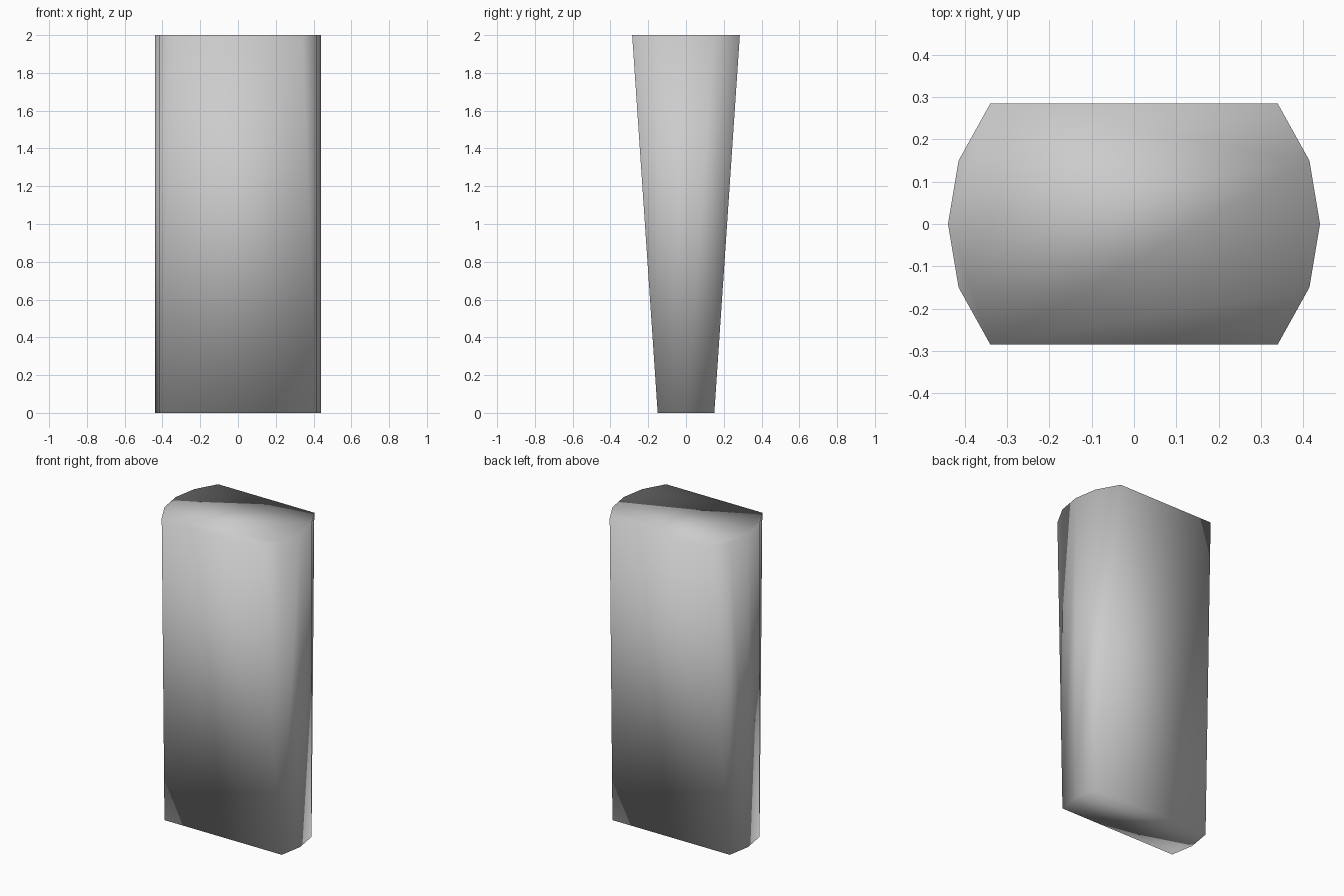
import bpy, bmesh

if "Cube" in bpy.data.objects:
    bpy.data.objects.remove(bpy.data.objects["Cube"])

# Half outlines (right side, front to back)
END = [(0.415, -0.15), (0.44, 0.0), (0.415, 0.15)]
TOP = [(0.34, -0.285)] + END + [(0.34, 0.285)]


def ring(bm, half, z):
    """Mirror a half outline across x = 0 into a closed ring at height z."""
    right = [bm.verts.new((x, y, z)) for x, y in half]
    left = [bm.verts.new((-x, y, z)) for x, y in half]
    return right, left


bm = bmesh.new()
bottom = ring(bm, END, 0.0)
top = ring(bm, TOP, 2.0)

# Flat caps
for right, left in (bottom, top):
    bm.faces.new(right + left[::-1])

# Rounded ends: two upright panels and two corner triangles on each side
for b, t in zip(bottom, top):
    for i in range(2):
        bm.faces.new((b[i], b[i + 1], t[i + 2], t[i + 1]))
    bm.faces.new((t[0], b[0], t[1]))
    bm.faces.new((b[2], t[4], t[3]))

# Sloping front and back panels
for i in (0, -1):
    bm.faces.new((bottom[1][i], bottom[0][i], top[0][i], top[1][i]))

bmesh.ops.recalc_face_normals(bm, faces=bm.faces)
for f in bm.faces:
    f.smooth = True

mesh = bpy.data.meshes.new("tapered_block")
bm.to_mesh(mesh)
bm.free()
block = bpy.data.objects.new("tapered_block", mesh)
bpy.context.collection.objects.link(block)
